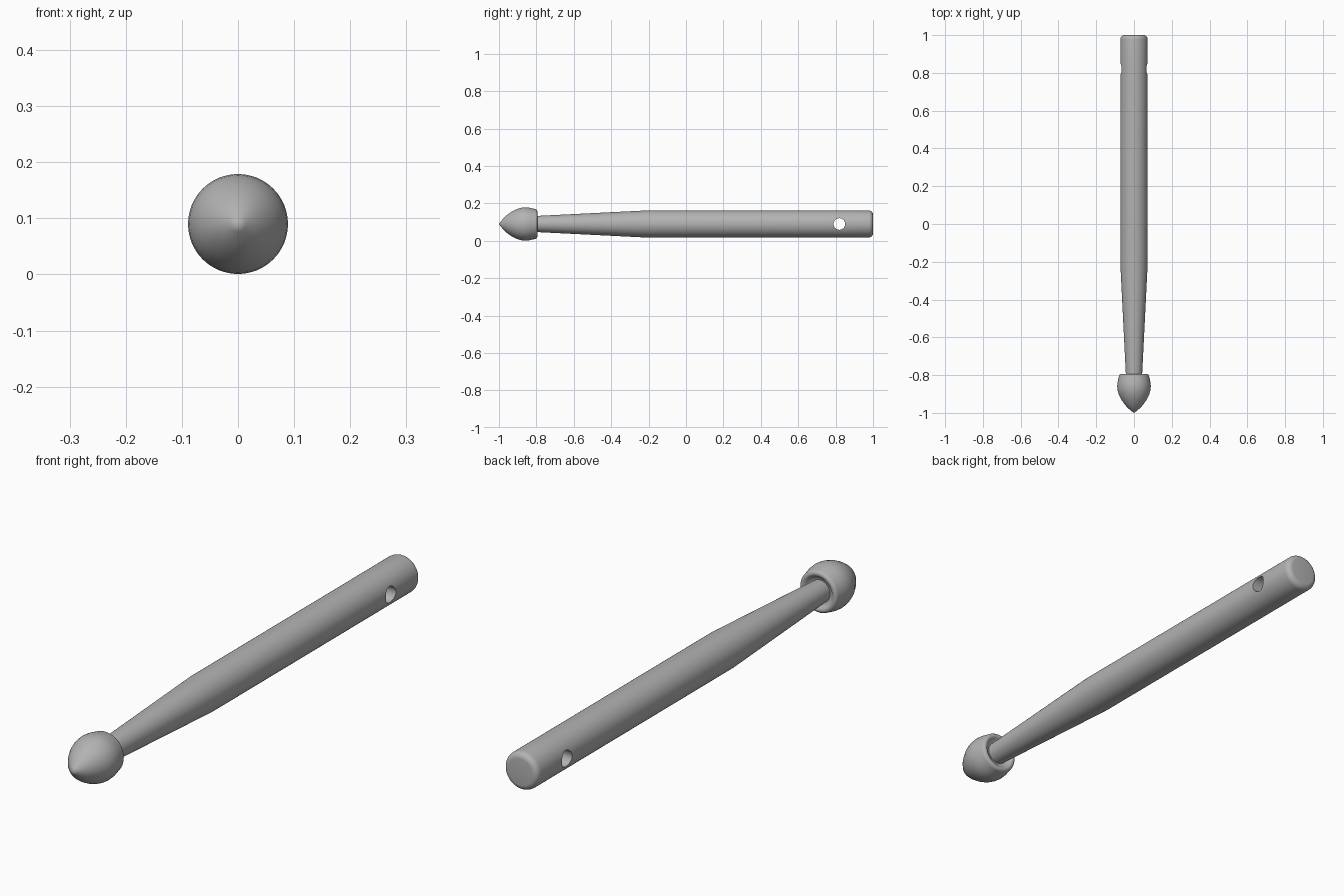
import bpy
import bmesh
from math import cos, sin, tau, pi
from mathutils import Matrix, Vector

AXIS_Z = 0.09
SIDES = 64

cube = bpy.data.objects.get("Cube")
if cube:
    bpy.data.objects.remove(cube, do_unlink=True)

grey = bpy.data.materials.new("plain grey")
grey.use_nodes = True
colour = (0.45, 0.45, 0.45, 1)
grey.diffuse_color = colour
grey.node_tree.nodes["Principled BSDF"].inputs["Base Color"].default_value = colour


def lathe(name, profile):
    """Revolve (y, radius) points about the long axis of the stick."""
    bm = bmesh.new()
    verts = [bm.verts.new((r, y, AXIS_Z)) for y, r in profile]
    edges = [bm.edges.new(pair) for pair in zip(verts, verts[1:])]
    bmesh.ops.spin(bm, geom=verts + edges, cent=(0, 0, AXIS_Z), axis=(0, 1, 0),
                   angle=tau, steps=SIDES)
    bmesh.ops.remove_doubles(bm, verts=bm.verts, dist=0.0002)
    bmesh.ops.recalc_face_normals(bm, faces=bm.faces)
    mesh = bpy.data.meshes.new(name)
    bm.to_mesh(mesh)
    bm.free()
    mesh.materials.append(grey)
    obj = bpy.data.objects.new(name, mesh)
    bpy.context.collection.objects.link(obj)
    return obj


def arc(y, r, radius, start, end, steps=6):
    """Profile points on a quarter round, angles measured from the y direction."""
    angles = [start + (end - start) * i / steps for i in range(steps + 1)]
    return [(y + radius * cos(a), r + radius * sin(a)) for a in angles]


def select_only(obj):
    bpy.ops.object.select_all(action="DESELECT")
    obj.select_set(True)
    bpy.context.view_layer.objects.active = obj


# Straight handle with a tapering neck and rounded butt
shaft = lathe("shaft", [(-0.84, 0), (-0.84, 0.041), (-0.8, 0.043), (-0.22, 0.072),
                        (0.77, 0.072), (0.87, 0.072)]
              + arc(0.978, 0.05, 0.022, pi / 2, 0) + [(1, 0)])

# Acorn-shaped tip with a rounded rim and a shallow recess around the neck
head = lathe("tip", [(-1, 0), (-0.99, 0.014), (-0.975, 0.032), (-0.955, 0.05),
                     (-0.93, 0.067), (-0.905, 0.08), (-0.88, 0.087),
                     (-0.86, 0.089), (-0.84, 0.0875), (-0.82, 0.083)]
             + arc(-0.807, 0.068, 0.012, pi / 2, -pi / 4)
             + [(-0.805, 0.053), (-0.808, 0.047), (-0.809, 0.04), (-0.809, 0)])

# Cord hole drilled sideways through the handle
bm = bmesh.new()
bmesh.ops.create_cone(bm, cap_ends=True, segments=32, radius1=0.031, radius2=0.031,
                      depth=0.4, matrix=Matrix.Translation(Vector((0, 0.82, AXIS_Z)))
                      @ Matrix.Rotation(pi / 2, 4, "Y"))
mesh = bpy.data.meshes.new("hole_cutter")
bm.to_mesh(mesh)
bm.free()
mesh.materials.append(grey)
cutter = bpy.data.objects.new("hole_cutter", mesh)
cutter.hide_render = True
bpy.context.collection.objects.link(cutter)

cut = shaft.modifiers.new("cord_hole", "BOOLEAN")
cut.operation = "DIFFERENCE"
cut.solver = "EXACT"
cut.object = cutter
select_only(shaft)
bpy.ops.object.modifier_apply(modifier=cut.name)
bpy.data.objects.remove(cutter, do_unlink=True)

for part in (shaft, head):
    select_only(part)
    bpy.ops.object.shade_smooth_by_angle(angle=pi / 5)
